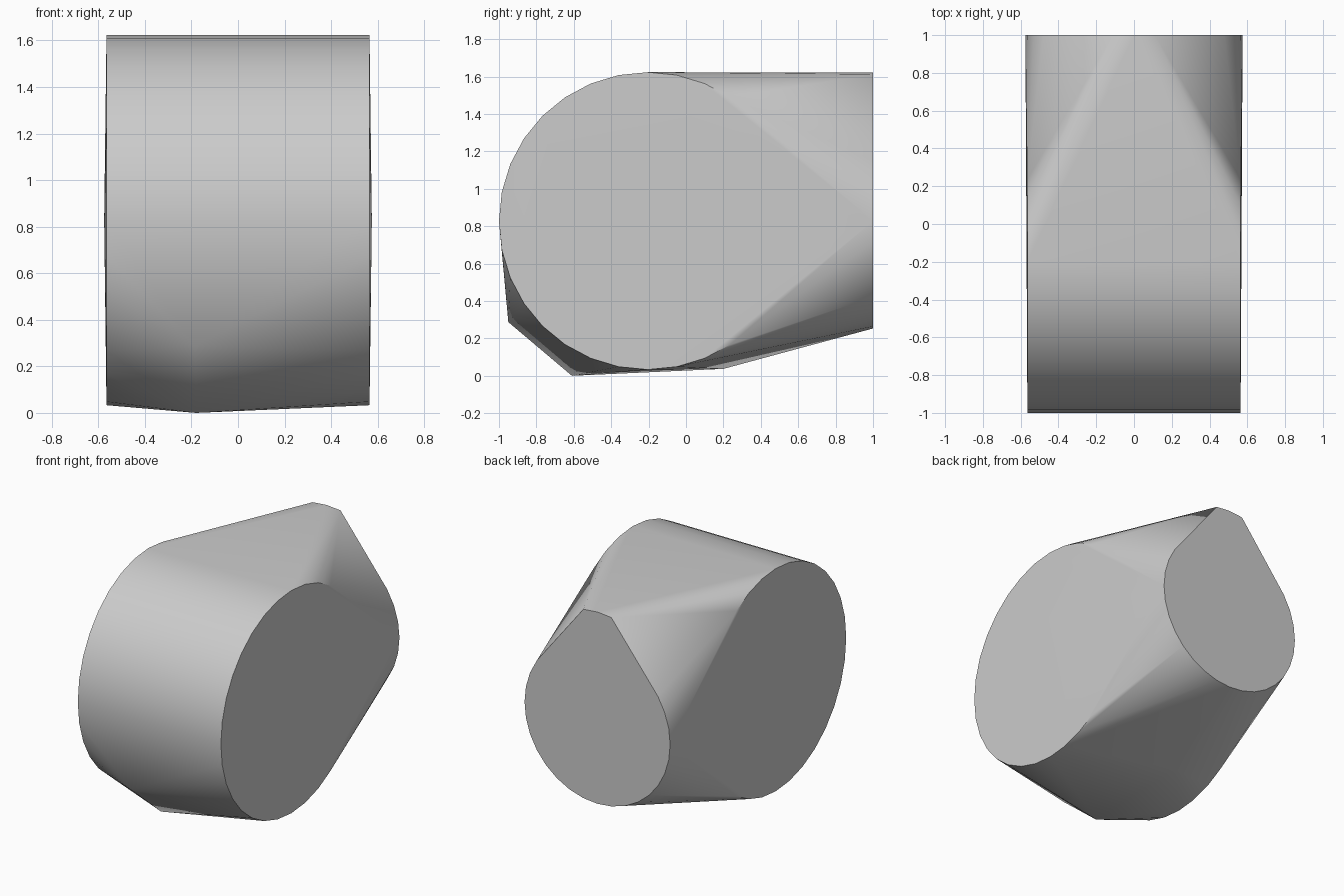
import bpy, bmesh, math
from math import cos, sin, tau

if "Cube" in bpy.data.objects:
    bpy.data.objects.remove(bpy.data.objects["Cube"], do_unlink=True)

SEG = 32
MID_Z = 0.828
angles = [tau * i / SEG for i in range(SEG)]

grey = bpy.data.materials.new("plain grey")
grey.use_nodes = True
colour = (0.6, 0.6, 0.6, 1)
grey.diffuse_color = colour
grey.node_tree.nodes["Principled BSDF"].inputs["Base Color"].default_value = colour

points = []
# Large round discs on both sides
for x in (-0.565, 0.565):
    points += [(x, -0.205 + 0.795 * cos(a), MID_Z + 0.795 * sin(a)) for a in angles]
# Smaller round back with a narrow, slightly arched peak
points += [(0.575 * cos(a), 1, MID_Z + 0.575 * sin(a)) for a in angles]
points += [(-0.11, 1, 1.612), (0, 1, 1.622), (0.11, 1, 1.612)]
# Off-centre keel under the front
points += [(-0.185, -0.95, 0.287), (-0.18, -0.61, 0), (-0.19, 0.2, 0.037)]

# Wrap everything in one taut skin
bm = bmesh.new()
for p in points:
    bm.verts.new(p)
hull = bmesh.ops.convex_hull(bm, input=bm.verts)
loose = {v for v in hull["geom_interior"] + hull["geom_unused"]
         if isinstance(v, bmesh.types.BMVert)}
bmesh.ops.delete(bm, geom=list(loose), context="VERTS")
bmesh.ops.dissolve_limit(bm, angle_limit=math.radians(0.3),
                         verts=bm.verts, edges=bm.edges)
bmesh.ops.recalc_face_normals(bm, faces=bm.faces)

mesh = bpy.data.meshes.new("taut_shell")
bm.to_mesh(mesh)
bm.free()
mesh.materials.append(grey)
shell = bpy.data.objects.new("taut_shell", mesh)
bpy.context.collection.objects.link(shell)

# Smooth curves, crisp rims
bpy.ops.object.select_all(action="DESELECT")
shell.select_set(True)
bpy.context.view_layer.objects.active = shell
bpy.ops.object.shade_smooth_by_angle(angle=math.radians(30))
